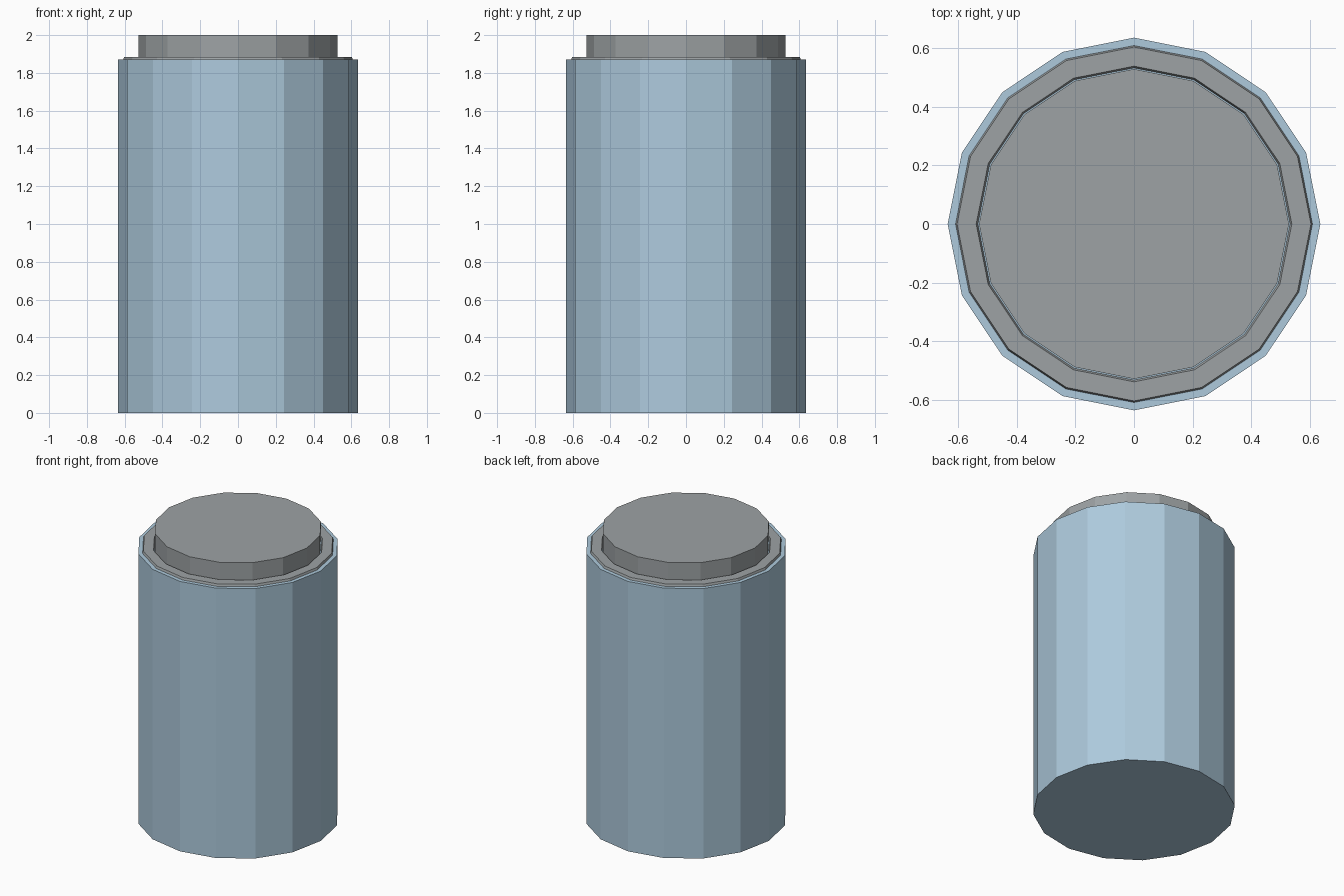
import bpy
import bmesh
from math import cos, sin, pi

SIDES = 16

cube = bpy.data.objects.get("Cube")
if cube:
    bpy.data.objects.remove(cube, do_unlink=True)


def make_material(name, rgb):
    mat = bpy.data.materials.new(name)
    mat.use_nodes = True
    mat.diffuse_color = (*rgb, 1)
    mat.node_tree.nodes["Principled BSDF"].inputs["Base Color"].default_value = (*rgb, 1)
    return mat


def lathe(name, profile, mat, closed=False):
    """Turn (radius, z) points around z; cap the ends unless the profile is closed."""
    bm = bmesh.new()
    rings = [[bm.verts.new((r * cos(2 * pi * i / SIDES), r * sin(2 * pi * i / SIDES), z))
              for i in range(SIDES)] for r, z in profile]
    pairs = list(zip(rings, rings[1:]))
    if closed:
        pairs.append((rings[-1], rings[0]))
    else:
        bm.faces.new(rings[0])
        bm.faces.new(rings[-1])
    for a, b in pairs:
        for i in range(SIDES):
            j = (i + 1) % SIDES
            bm.faces.new((a[i], a[j], b[j], b[i]))
    bmesh.ops.recalc_face_normals(bm, faces=bm.faces)
    mesh = bpy.data.meshes.new(name)
    bm.to_mesh(mesh)
    bm.free()
    mesh.materials.append(mat)
    obj = bpy.data.objects.new(name, mesh)
    bpy.context.collection.objects.link(obj)
    return obj


blue = make_material("pale blue", (0.42, 0.59, 0.72))
grey = make_material("metal grey", (0.34, 0.365, 0.375))

# Faceted container body
lathe("body", [(0.635, 0), (0.635, 1.87)], blue)

# Thin bevelled collar resting on the body
lathe("collar", [(0.61, 1.865), (0.603, 1.885), (0.538, 1.885), (0.53, 1.865)], grey, closed=True)

# Raised lid
lathe("lid", [(0.528, 1.86), (0.528, 2.0)], grey)
